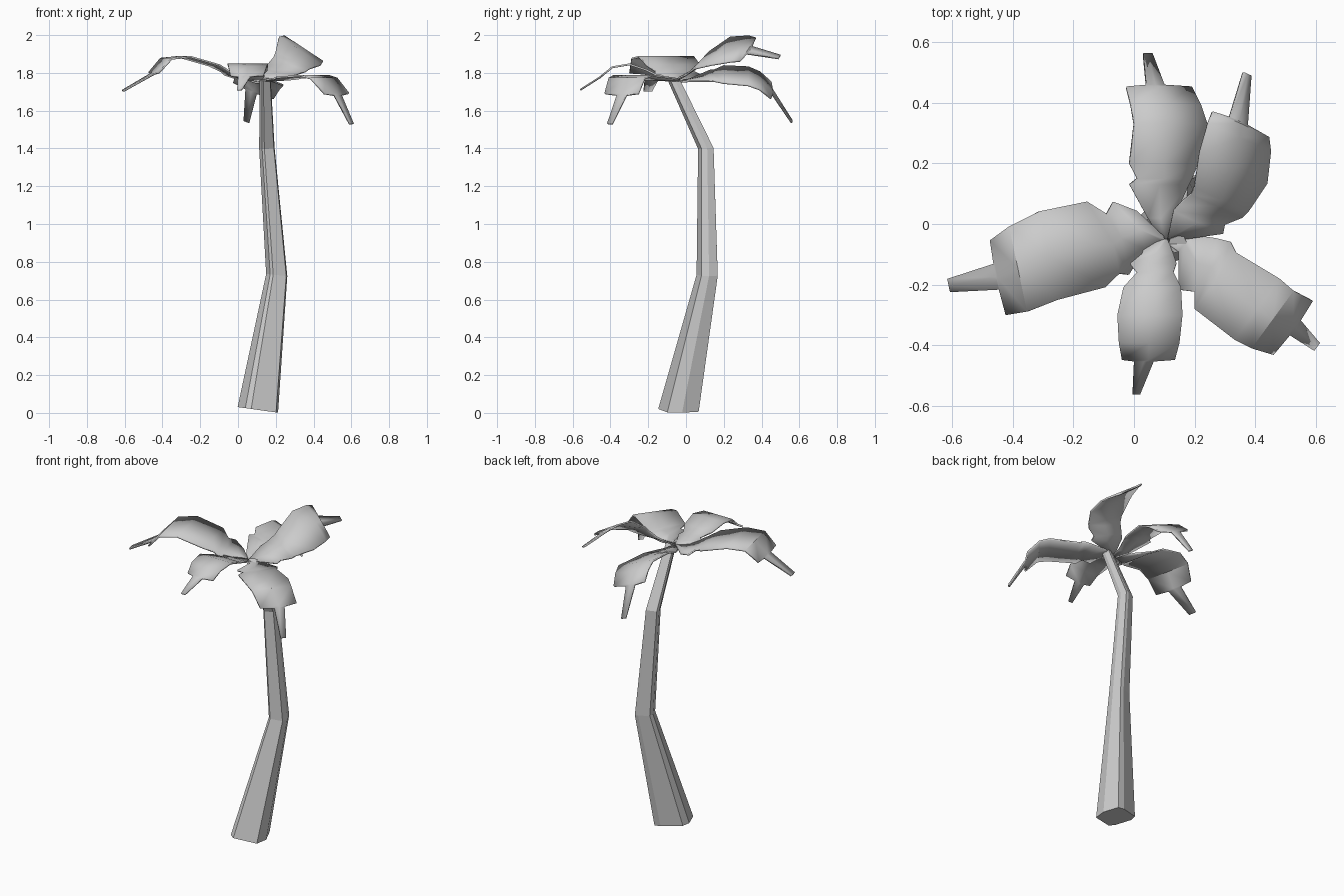
import bpy, bmesh
from math import hypot


def finish(name, bm, smooth):
    bmesh.ops.recalc_face_normals(bm, faces=bm.faces[:])
    me = bpy.data.meshes.new(name)
    bm.to_mesh(me)
    bm.free()
    ob = bpy.data.objects.new(name, me)
    bpy.context.collection.objects.link(ob)
    bpy.ops.object.select_all(action='DESELECT')
    ob.select_set(True)
    bpy.context.view_layer.objects.active = ob
    if smooth:
        bpy.ops.object.shade_smooth_by_angle(angle=0.6)
    return ob


def trunk():
    # Square section with cut corners, lofted through tilted rings
    section = [(-.33, -1), (.9, -.55), (1, .18), (.65, 1), (.25, 1),
               (-.9, .55), (-1, .1), (-.62, -.82)]
    # centre x, y, z, half size, tilt along x, tilt along y
    rings = [(.105, -.04, .016, .107, -.14, .0),
             (.205, .112, .73, .056, -.1, .0),
             (.153, .105, 1.40, .041, .0, .05),
             (.144, -.066, 1.765, .029, .0, .3)]
    bm = bmesh.new()
    loops = [[bm.verts.new((cx + s * x, cy + s * y, z + s * (tx * x + ty * y)))
              for x, y in section] for cx, cy, z, s, tx, ty in rings]
    n = len(section)
    for a, b in zip(loops, loops[1:]):
        for i in range(n):
            j = (i + 1) % n
            bm.faces.new((a[i], a[j], b[j], b[i]))
    bm.faces.new(loops[0][::-1])
    bm.faces.new(loops[-1])
    finish("trunk", bm, False)


def leaf(name, base, tip, roll, rows):
    """rows: distance along the leaf, left width, right width, height."""
    dx, dy = tip[0] - base[0], tip[1] - base[1]
    k = hypot(dx, dy)
    dx, dy = dx / k, dy / k
    bm = bmesh.new()
    prev = None
    for u, left, right, z in rows:
        r = roll * min(1, u / .25)
        cur = [bm.verts.new((base[0] + dx * u - dy * v,
                             base[1] + dy * u + dx * v, z + r * v))
               for v in (left, (left - right) / 2, -right)]
        if prev:
            for i in (0, 1):
                bm.faces.new((prev[i], prev[i + 1], cur[i + 1], cur[i]))
        prev = cur
    ob = finish(name, bm, True)
    mod = ob.modifiers.new("thickness", 'SOLIDIFY')
    mod.thickness = .01
    mod.offset = 0


trunk()

# Five drooping leaves with notched bases and a narrow pointed end
leaf("leaf_left", (.1, -.05), (-.61, -.2), 0, [
    (0, .01, .01, 1.76), (.07, .02, .11, 1.765), (.14, .09, .155, 1.79),
    (.17, .08, .12, 1.81), (.225, .115, .174, 1.84), (.385, .123, .175, 1.885),
    (.49, .14, .147, 1.875), (.56, .137, .115, 1.80), (.565, .05, .037, 1.795),
    (.725, .025, .02, 1.705)])
leaf("leaf_back", (.1, -.05), (.1, .56), .4, [
    (0, .01, .02, 1.75), (.07, .055, .03, 1.76), (.18, .115, .08, 1.78),
    (.2, .09, .09, 1.785), (.25, .115, .11, 1.79), (.38, .1, .14, 1.79),
    (.44, .11, .12, 1.76), (.5, .125, .09, 1.70), (.505, .06, .0, 1.69),
    (.61, .07, -.04, 1.52)])
leaf("leaf_back_right", (.12, -.05), (.37, .5), .6, [
    (0, .01, .01, 1.76), (.09, .03, .15, 1.81), (.12, .02, .143, 1.83),
    (.165, 0, .185, 1.88), (.19, 0, .195, 1.91), (.3, .03, .213, 1.97),
    (.4, .045, .18, 1.967), (.44, .047, .155, 1.955), (.445, -.011, .075, 1.945),
    (.6, .009, .018, 1.887)])
leaf("leaf_front", (.1, -.05), (.1, -.56), 0, [
    (0, .01, .01, 1.76), (.05, .03, .09, 1.77), (.08, .04, .115, 1.785),
    (.11, .03, .09, 1.79), (.16, .055, .135, 1.815), (.25, .06, .155, 1.845),
    (.34, .05, .15, 1.83), (.395, .035, .14, 1.785), (.4, -.035, .1, 1.78),
    (.51, -.08, .105, 1.71)])
leaf("leaf_front_right", (.12, -.06), (.6, -.41), 0, [
    (0, .01, .01, 1.76), (.04, .06, .01, 1.76), (.115, .1, .11, 1.765),
    (.16, .118, .085, 1.77), (.195, .1, .131, 1.775), (.36, .115, .135, 1.785),
    (.42, .11, .125, 1.77), (.49, .12, .1, 1.69), (.495, .045, .016, 1.68),
    (.59, .022, .01, 1.53)])
